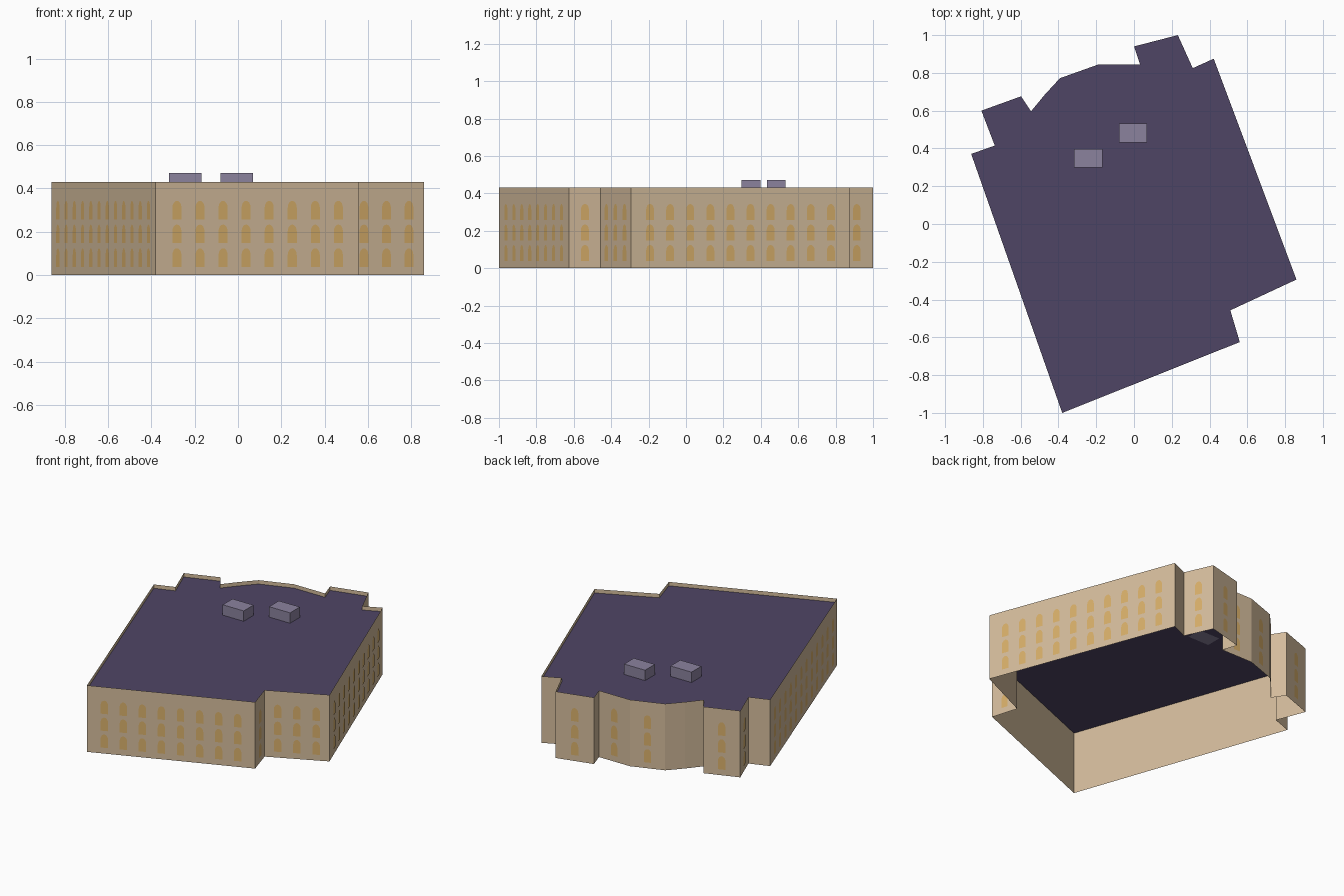
import bpy, bmesh, math
from mathutils import Vector

cube = bpy.data.objects.get("Cube")
if cube:
    bpy.data.objects.remove(cube, do_unlink=True)


def material(name, rgb):
    """Flat colour given as sRGB bytes, stored as linear values."""
    lin = [((c / 255 + 0.055) / 1.055) ** 2.4 for c in rgb]
    mat = bpy.data.materials.new(name)
    mat.use_nodes = True
    mat.diffuse_color = (*lin, 1)
    bsdf = mat.node_tree.nodes["Principled BSDF"]
    bsdf.inputs["Base Color"].default_value = (*lin, 1)
    bsdf.inputs["Roughness"].default_value = 0.9
    return mat


def finish(name, bm, mat):
    mesh = bpy.data.meshes.new(name)
    bm.to_mesh(mesh)
    bm.free()
    mesh.materials.append(mat)
    obj = bpy.data.objects.new(name, mesh)
    bpy.context.collection.objects.link(obj)
    return obj


stone = material("sandstone", (212, 188, 156))
amber = material("amber_window", (216, 175, 106))
slate = material("purple_slate", (79, 69, 101))
metal = material("lilac_metal", (139, 130, 158))

WALL_TOP, ROOF_Z = 0.43, 0.405
PITCH, FLOOR_STEP, FIRST_SILL = 0.1147, 0.1095, 0.038
WIN_W, WIN_H, SPRING = 0.045, 0.086, 0.055

# Building footprint, counter-clockwise
footprint = [Vector(p) for p in (
    (-0.38, -1.0), (0.56, -0.625), (0.51, -0.457), (0.86, -0.294),
    (0.422, 0.875), (0.311, 0.825), (0.232, 1.0), (0.0, 0.94),
    (0.032, 0.844), (-0.19, 0.844), (-0.392, 0.772), (-0.472, 0.685),
    (-0.545, 0.597), (-0.598, 0.676), (-0.808, 0.6), (-0.737, 0.415),
    (-0.862, 0.371))]
edges = list(zip(footprint, footprint[1:] + footprint[:1]))

# Outer walls, rising past the roof as a thin parapet
bm = bmesh.new()
low = [bm.verts.new((*p, 0)) for p in footprint]
high = [bm.verts.new((*p, WALL_TOP)) for p in footprint]
for i in range(len(low)):
    j = (i + 1) % len(low)
    bm.faces.new((low[i], low[j], high[j], high[i]))
finish("outer_walls", bm, stone)

# Flat roof deck
bm = bmesh.new()
bm.faces.new([bm.verts.new((*p, ROOF_Z)) for p in footprint])
finish("roof_deck", bm, slate)

# Arched window outline: straight jambs and a rounded head
arch = [(-WIN_W / 2, 0), (WIN_W / 2, 0)]
for k in range(9):
    a = math.pi * k / 8
    arch.append((WIN_W / 2 * math.cos(a), SPRING + (WIN_H - SPRING) * math.sin(a)))

# Three storeys of windows, centred on every wall wide enough
bm = bmesh.new()
for a, b in edges:
    length = (b - a).length
    along = (b - a).normalized()
    outward = Vector((along.y, -along.x)) * 0.002
    count = round((length - 0.09) / PITCH)
    for column in range(count):
        centre = (a + b) / 2 + along * PITCH * (column - (count - 1) / 2) + outward
        for storey in range(3):
            sill = FIRST_SILL + storey * FLOOR_STEP
            bm.faces.new([bm.verts.new((*(centre + along * u), sill + v))
                          for u, v in arch])
finish("arched_windows", bm, amber)

# Rooftop service units
for name, x, y in (("roof_unit_east", -0.005, 0.482), ("roof_unit_west", -0.243, 0.348)):
    bm = bmesh.new()
    bmesh.ops.create_cube(bm, size=1)
    bmesh.ops.scale(bm, vec=(0.15, 0.1, 0.472 - ROOF_Z), verts=bm.verts)
    bmesh.ops.translate(bm, vec=(x, y, (0.472 + ROOF_Z) / 2), verts=bm.verts)
    finish(name, bm, metal)
